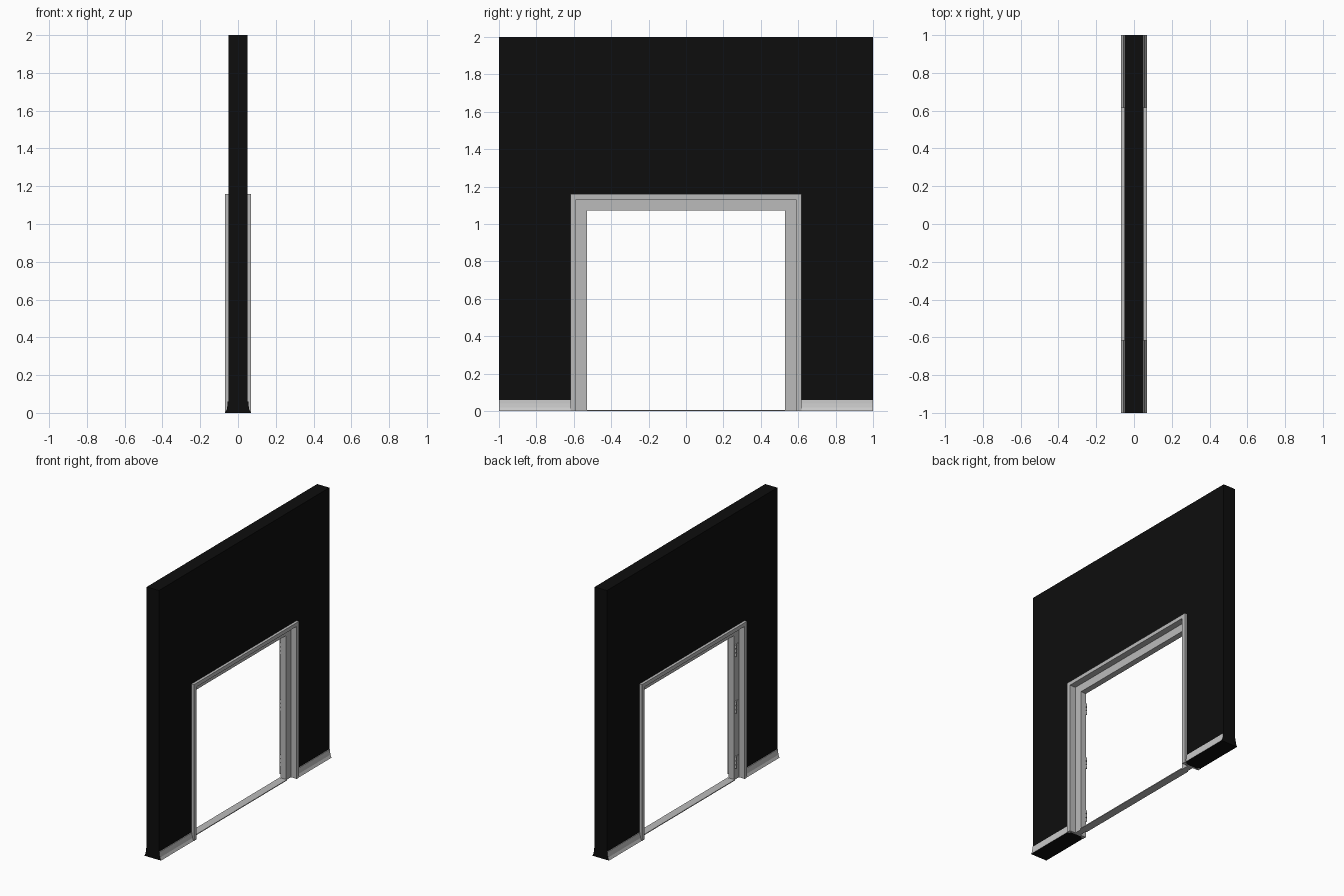
import bpy, bmesh
from mathutils import Matrix

cube = bpy.data.objects.get("Cube")
if cube:
    bpy.data.objects.remove(cube, do_unlink=True)


def material(name, value):
    m = bpy.data.materials.new(name)
    m.use_nodes = True
    colour = (value, value, value, 1)
    m.diffuse_color = colour
    m.node_tree.nodes["Principled BSDF"].inputs["Base Color"].default_value = colour
    return m


BLACK = material("wall black", 0.004)
GREY = material("frame grey", 0.5)
PALE = material("baseboard pale grey", 0.58)

OUTER, TOP = 0.617, 1.16      # outside of the door frame
LIP = 0.015                   # how far the frame face laps over the wall


def finish(bm, name, *mats):
    bmesh.ops.recalc_face_normals(bm, faces=bm.faces)
    mesh = bpy.data.meshes.new(name)
    bm.to_mesh(mesh)
    bm.free()
    for m in mats:
        mesh.materials.append(m)
    ob = bpy.data.objects.new(name, mesh)
    bpy.context.collection.objects.link(ob)
    return ob


def sweep(name, rings, *mats):
    """Join matching rings of points into a capped solid."""
    bm = bmesh.new()
    loops = [[bm.verts.new(p) for p in ring] for ring in rings]
    n = len(loops[0])
    for a, b in zip(loops, loops[1:]):
        for i in range(n):
            j = (i + 1) % n
            bm.faces.new((a[i], a[j], b[j], b[i]))
    bm.faces.new(loops[0])
    bm.faces.new(loops[-1])
    return finish(bm, name, *mats)


def box(name, x, y, z, mat):
    """Box from (low, high) ranges."""
    rings = [[(x[0], v, z[0]), (x[1], v, z[0]), (x[1], v, z[1]), (x[0], v, z[1])] for v in y]
    return sweep(name, rings, mat)


# Wall with the doorway cut out
side, head = OUTER - LIP, TOP - LIP
outline = [(-1, 0), (-side, 0), (-side, head), (side, head),
           (side, 0), (1, 0), (1, 2), (-1, 2)]
sweep("wall", [[(x, y, z) for y, z in outline] for x in (-0.05, 0.05)], BLACK)

# Door frame: half section as (x, inset), mirrored, swept up, across and down
half = [(0.05, LIP), (0.05, 0), (0.07, 0), (0.07, 0.028), (0.022, 0.028), (0.022, 0.087)]
section = half + [(-x, d) for x, d in reversed(half)]
corners = [(-1, 0), (-1, 1), (1, 1), (1, 0)]
sweep("door_frame",
      [[(x, s * (OUTER - d), up * (TOP - d)) for x, d in section] for s, up in corners],
      GREY)

# Threshold strip between the jambs
box("threshold", (-0.03, 0.03), (-0.53, 0.53), (0, 0.006), GREY)

# Baseboards with a flared toe; ends and underside match the wall
toe = [(0.05, 0), (0.068, 0), (0.065, 0.006), (0.059, 0.02), (0.056, 0.04),
       (0.055, 0.06), (0.05, 0.06)]
for sx, xname in ((1, "left"), (-1, "right")):
    for sy, yname in ((-1, "front"), (1, "back")):
        board = sweep(f"baseboard_{xname}_{yname}",
                      [[(sx * x, sy * y, z) for x, z in toe] for y in (OUTER, 1)],
                      PALE, BLACK)
        for face in board.data.polygons:
            if abs(face.normal.y) > 0.9 or face.normal.z < -0.9:
                face.material_index = 1

# Hinges on both jambs: a leaf on the stop and three knuckles
for sy, yname in ((-1, "front"), (1, "back")):
    for z, zname in ((0.13, "lower"), (0.54, "middle"), (0.96, "upper")):
        box(f"hinge_leaf_{yname}_{zname}", (-0.026, -0.02),
            (sy * 0.536, sy * 0.58), (z - 0.042, z + 0.042), GREY)
        bm = bmesh.new()
        for k in (-1, 0, 1):
            bmesh.ops.create_cone(bm, cap_ends=True, segments=12, radius1=0.007,
                                  radius2=0.007, depth=0.024,
                                  matrix=Matrix.Translation((-0.031, sy * 0.541, z + k * 0.03)))
        finish(bm, f"hinge_knuckles_{yname}_{zname}", GREY)
